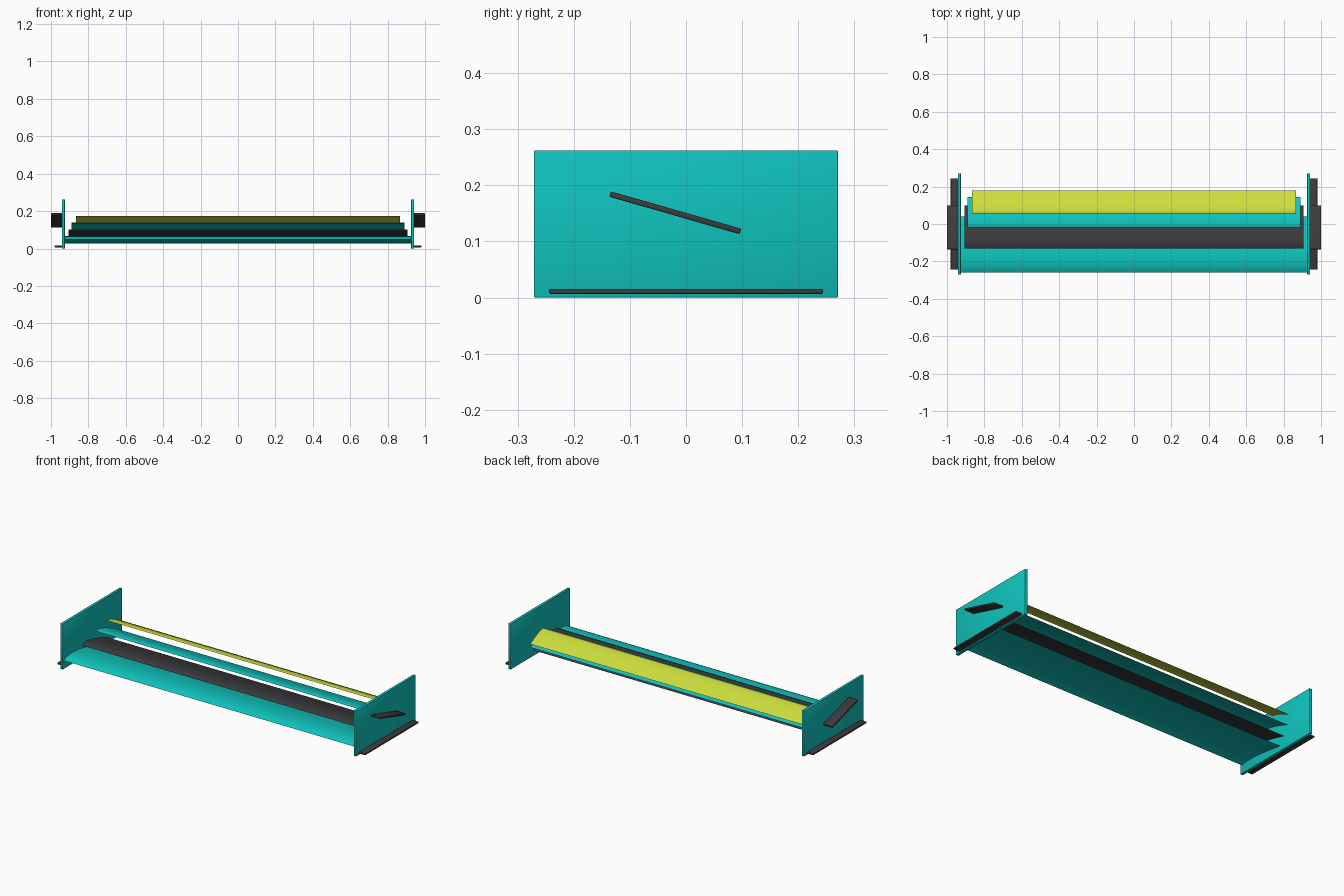
import bpy, bmesh, math
from mathutils import Matrix

cube = bpy.data.objects.get("Cube")
if cube:
    bpy.data.objects.remove(cube, do_unlink=True)


def material(name, rgb):
    m = bpy.data.materials.new(name)
    m.use_nodes = True
    m.diffuse_color = (*rgb, 1)
    m.node_tree.nodes["Principled BSDF"].inputs["Base Color"].default_value = (*rgb, 1)
    return m


teal = material("teal", (0.005, 0.55, 0.515))
charcoal = material("charcoal", (0.045, 0.045, 0.05))
lime = material("lime yellow", (0.61, 0.72, 0.045))


def finish(name, bm, mat):
    bmesh.ops.recalc_face_normals(bm, faces=bm.faces)
    mesh = bpy.data.meshes.new(name)
    bm.to_mesh(mesh)
    bm.free()
    mesh.materials.append(mat)
    ob = bpy.data.objects.new(name, mesh)
    bpy.context.collection.objects.link(ob)
    bpy.ops.object.select_all(action='DESELECT')
    ob.select_set(True)
    bpy.context.view_layer.objects.active = ob
    return ob


def wing_element(name, half_span, y_front, y_back, z_front, z_back, mat, steps=14):
    """Thin cambered foil section, extruded across the span."""
    chord = y_back - y_front

    def curve(height):
        pts = []
        for i in range(steps + 1):
            t = i / steps
            bulge = height * chord * math.sin(math.pi * t ** 0.65)
            pts.append((y_front + chord * t, z_front + (z_back - z_front) * t + bulge))
        return pts

    upper, lower = curve(0.08), curve(0.04)
    outline = upper + lower[-2:0:-1]
    bm = bmesh.new()
    face = bm.faces.new([bm.verts.new((-half_span, y, z)) for y, z in outline])
    ext = bmesh.ops.extrude_face_region(bm, geom=[face])
    moved = [g for g in ext["geom"] if isinstance(g, bmesh.types.BMVert)]
    bmesh.ops.translate(bm, verts=moved, vec=(2 * half_span, 0, 0))
    finish(name, bm, mat)
    bpy.ops.object.shade_smooth_by_angle(angle=math.radians(35))


def plate(name, size, centre, mat, tilt=0, bevel=0.002):
    bm = bmesh.new()
    bmesh.ops.create_cube(bm, size=1, matrix=Matrix.Diagonal((*size, 1)))
    bmesh.ops.bevel(bm, geom=bm.edges[:], offset=bevel, segments=2, profile=0.5,
                    affect='EDGES')
    bm.transform(Matrix.Translation(centre) @ Matrix.Rotation(math.radians(tilt), 4, 'X'))
    finish(name, bm, mat)
    bpy.ops.object.shade_smooth_by_angle(angle=math.radians(50))


# Stacked wing elements, each shorter and steeper than the one below
wing_element("main_plane", 0.935, -0.26, 0.04, 0.048, 0.028, teal)
wing_element("lower_flap", 0.905, -0.13, 0.098, 0.092, 0.052, charcoal)
wing_element("middle_flap", 0.89, -0.02, 0.145, 0.135, 0.09, teal)
wing_element("upper_flap", 0.867, 0.055, 0.178, 0.173, 0.128, lime)

# End plates with their outer fins and foot plates
for side, s in (("left", 1), ("right", -1)):
    plate(side + "_end_plate", (0.016, 0.542, 0.262), (s * 0.934, 0, 0.131), teal)
    plate(side + "_dive_fin", (0.062, 0.242, 0.01), (s * 0.969, -0.019, 0.151),
          charcoal, tilt=-16)
    plate(side + "_foot_plate", (0.042, 0.488, 0.009), (s * 0.959, 0, 0.011), charcoal)
